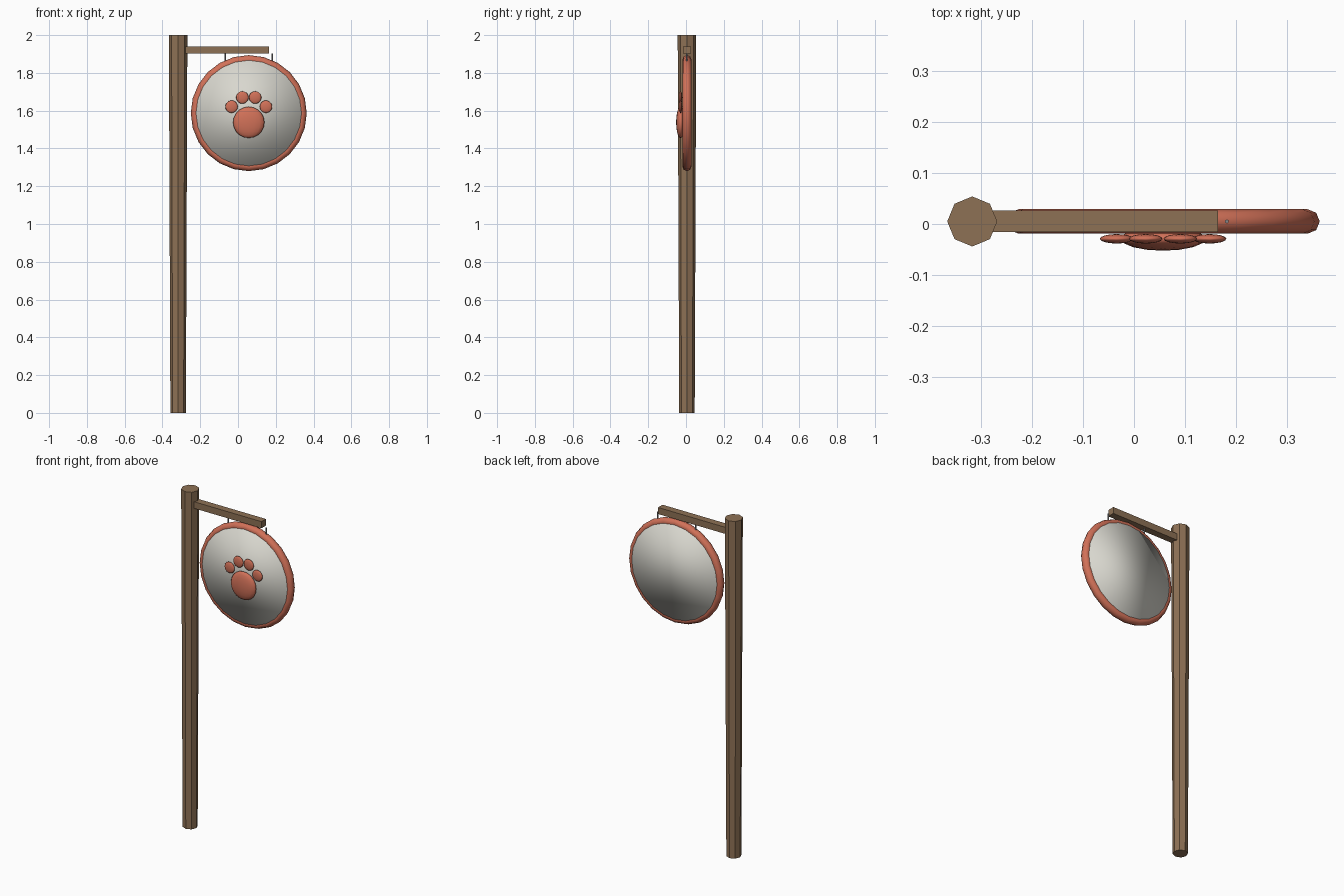
import bpy, math
from mathutils import Vector

if "Cube" in bpy.data.objects:
    bpy.data.objects.remove(bpy.data.objects["Cube"])

Y = 0.005            # common depth of post, arm and sign
CX, CZ = 0.057, 1.587  # sign centre


def material(name, rgb):
    m = bpy.data.materials.new(name)
    m.diffuse_color = (*rgb, 1)
    m.use_nodes = True
    m.node_tree.nodes["Principled BSDF"].inputs["Base Color"].default_value = m.diffuse_color
    return m


wood = material("brown wood", (0.27, 0.165, 0.09))
coral = material("coral", (0.64, 0.165, 0.098))
cream = material("pale cream", (0.69, 0.68, 0.62))
metal = material("grey metal", (0.25, 0.25, 0.26))


def finish(name, mat, smooth=False):
    ob = bpy.context.object
    ob.name = name
    ob.data.materials.append(mat)
    bpy.ops.object.transform_apply(location=False, rotation=True, scale=True)
    if smooth:
        bpy.ops.object.shade_smooth()
    return ob


def pad(name, x, z, r):
    # flattened sphere lying on the sign face
    bpy.ops.mesh.primitive_uv_sphere_add(segments=16, ring_count=10, radius=r,
                                         location=(x, -0.029, z))
    bpy.context.object.scale = (1, 0.28, 1)
    finish(name, coral, True)


# octagonal post, slightly wider at the top
bpy.ops.mesh.primitive_cone_add(vertices=8, radius1=0.041, radius2=0.049, depth=2,
                                location=(-0.317, Y, 1))
finish("post", wood)

# square arm
bpy.ops.mesh.primitive_cube_add(size=1, location=(-0.067, Y, 1.921))
bpy.context.object.scale = (0.464, 0.042, 0.039)
finish("arm", wood)

# round sign board
bpy.ops.mesh.primitive_cylinder_add(vertices=24, radius=0.283, depth=0.045,
                                    location=(CX, Y, CZ), rotation=(math.pi / 2, 0, 0))
finish("sign_board", cream, True)

# rim around the board
bpy.ops.mesh.primitive_torus_add(major_segments=24, minor_segments=8, major_radius=0.283,
                                 minor_radius=0.024, location=(CX, Y, CZ),
                                 rotation=(math.pi / 2, 0, 0))
finish("sign_rim", coral, True)

# thin hanging rods
for side, name in ((-1, "left_hanger"), (1, "right_hanger")):
    bpy.ops.mesh.primitive_cylinder_add(vertices=6, radius=0.004, depth=0.05,
                                        location=(CX + side * 0.125, Y, 1.877))
    finish(name, metal)

# paw: one large pad and mirrored pairs of toes
pad("paw_pad", CX, 1.538, 0.083)
for side, label in ((-1, "left"), (1, "right")):
    pad(label + "_outer_toe", CX + side * 0.091, 1.621, 0.033)
    pad(label + "_inner_toe", CX + side * 0.034, 1.67, 0.033)
